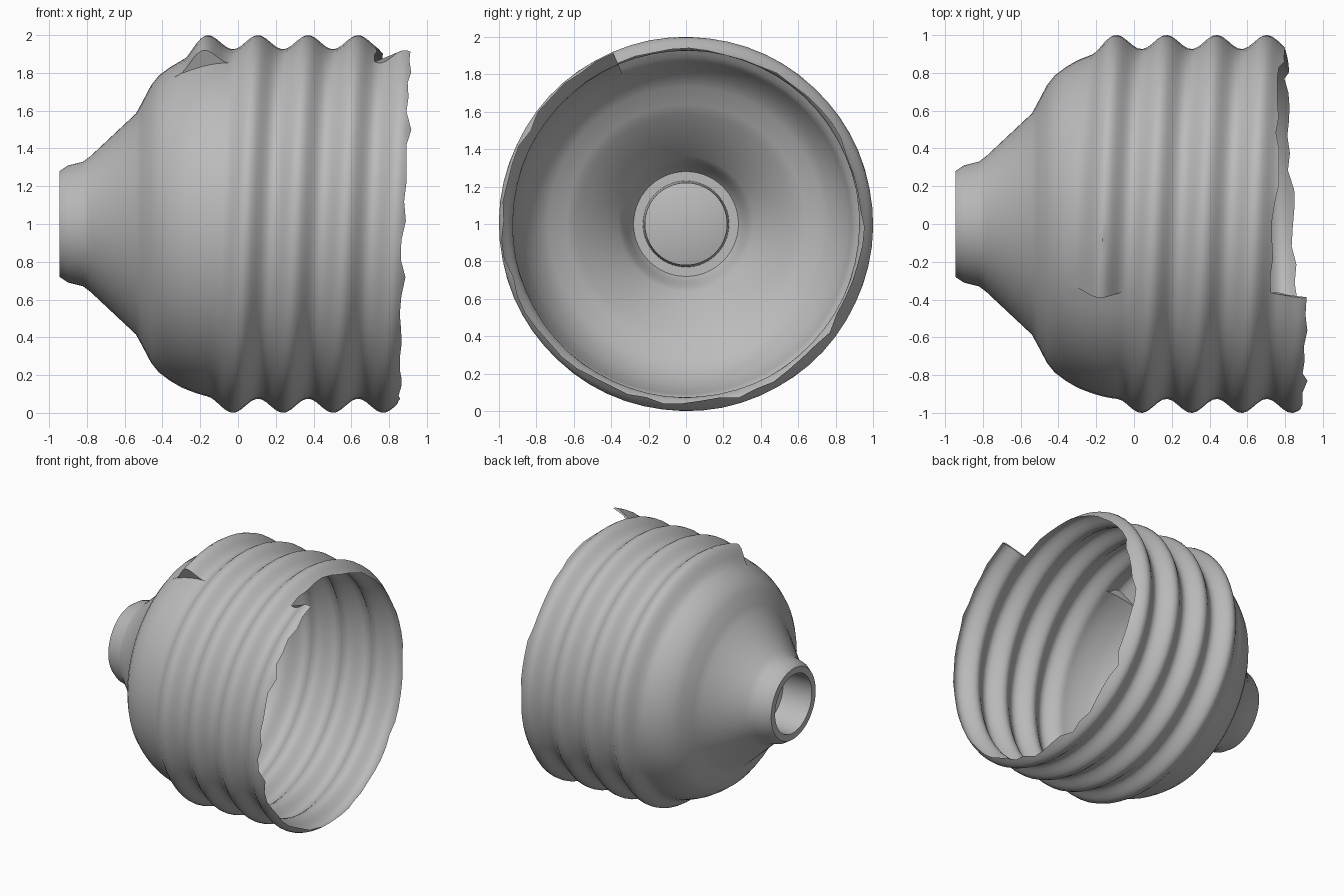
import bpy, bmesh, math, random

cube = bpy.data.objects.get("Cube")
if cube:
    bpy.data.objects.remove(cube, do_unlink=True)
random.seed(4)

grey = bpy.data.materials.new("plain_grey")
grey.use_nodes = True
grey.diffuse_color = (0.5, 0.5, 0.5, 1)
grey.node_tree.nodes["Principled BSDF"].inputs["Base Color"].default_value = (0.5, 0.5, 0.5, 1)

SIDES = 60
PITCH = 0.265
START = math.radians(-23)      # angle where the thread begins, from top toward +y
STEP = 0.0265                  # row spacing along the threaded skirt
SKIRT_X = -0.30

# Outside of nozzle, cone and shoulder: (x, radius)
BODY = [(-0.945, 0.23), (-0.945, 0.28), (-0.90, 0.31), (-0.82, 0.33), (-0.78, 0.36),
        (-0.54, 0.585), (-0.51, 0.64), (-0.46, 0.735), (-0.42, 0.785), (-0.36, 0.83)]
# Blind bore inside the nozzle, closed by a shallow cone
BORE = [(-0.945, 0.23), (-0.82, 0.225), (-0.70, 0.22), (-0.64, 0.0)]


def point(x, r, a):
    return (x, r * math.sin(a), 1 + r * math.cos(a))


def finish(bm, name, angle):
    bmesh.ops.remove_doubles(bm, verts=bm.verts, dist=0.0005)
    bmesh.ops.dissolve_degenerate(bm, dist=0.0005, edges=bm.edges)
    bmesh.ops.recalc_face_normals(bm, faces=bm.faces)
    mesh = bpy.data.meshes.new(name)
    bm.to_mesh(mesh)
    bm.free()
    mesh.materials.append(grey)
    ob = bpy.data.objects.new(name, mesh)
    bpy.context.collection.objects.link(ob)
    bpy.ops.object.select_all(action='DESELECT')
    ob.select_set(True)
    bpy.context.view_layer.objects.active = ob
    bpy.ops.object.shade_smooth_by_angle(angle=math.radians(angle))


def skin(bm, columns):
    """Bridge neighbouring columns of points, closing the last to the first."""
    cols = [[bm.verts.new(p) for p in c] for c in columns]
    for a, b in zip(cols, cols[1:] + cols[:1]):
        for j in range(len(a) - 1):
            bm.faces.new((a[j], b[j], b[j + 1], a[j + 1]))


def skirt_radius(x, a):
    """Rounded helical thread running out of the smooth shoulder."""
    base = 0.925 - 0.06 * max(0, min(1, (-0.08 - x) / 0.22)) ** 1.6
    phase = (x + 0.16) / PITCH - a / math.tau
    if phase < -0.5:
        return base
    wave = 0.5 + 0.5 * math.cos(math.tau * phase)
    return base + (1.0 - base) * wave


# Threaded shell: a thin open sheet whose rim climbs with the thread
columns = []
for i in range(SIDES + 1):
    a = START + math.tau * i / SIDES
    rim = 0.745 + 0.185 * a / math.tau + random.uniform(-0.018, 0.018)
    col = [point(x, r, a) for x, r in BODY]
    for j in range(48):
        x = min(SKIRT_X + j * STEP, rim)
        col.append(point(x, skirt_radius(x, a), a))
    columns.append(col)
bm = bmesh.new()
skin(bm, columns)
finish(bm, "threaded_shell", 35)

# Nozzle bore
bm = bmesh.new()
skin(bm, [[point(x, r, START + math.tau * i / SIDES) for x, r in BORE] for i in range(SIDES)])
finish(bm, "nozzle_bore", 35)
